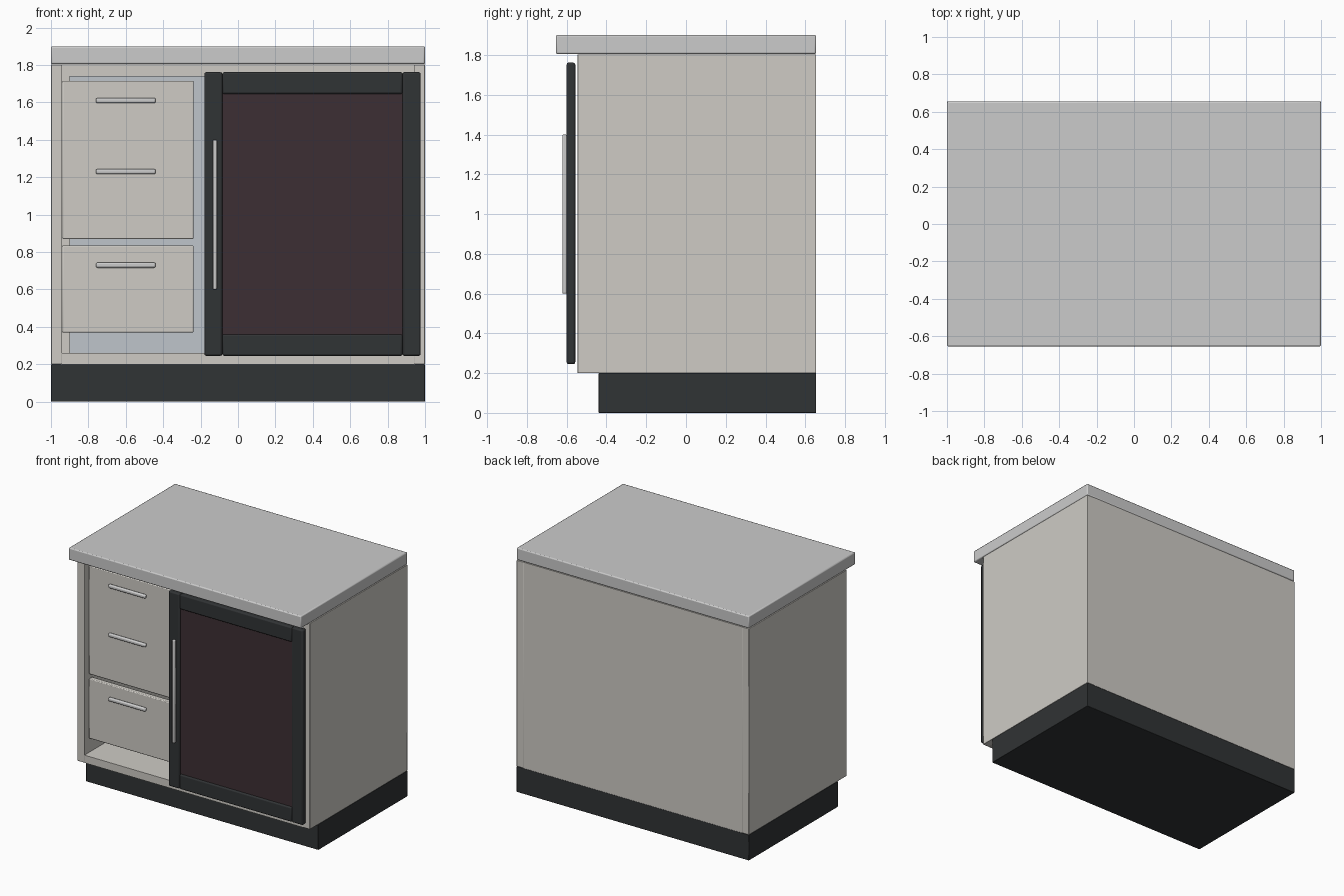
import bpy
from mathutils import Vector

if "Cube" in bpy.data.objects:
    bpy.data.objects.remove(bpy.data.objects["Cube"])


def material(name, rgb):
    m = bpy.data.materials.new(name)
    m.diffuse_color = (*rgb, 1)
    m.use_nodes = True
    m.node_tree.nodes["Principled BSDF"].inputs["Base Color"].default_value = m.diffuse_color
    return m


CREAM = material("cream_paint", (0.62, 0.60, 0.56))
DARK = material("dark_frame", (0.030, 0.033, 0.035))
GLASS = material("tinted_glass", (0.046, 0.028, 0.033))
LINER = material("pale_liner", (0.52, 0.56, 0.60))


def box(name, x, y, z, mat=None, bevel=0.005):
    """Bevelled box from (min, max) ranges on each axis."""
    lo, hi = Vector((x[0], y[0], z[0])), Vector((x[1], y[1], z[1]))
    bpy.ops.mesh.primitive_cube_add(size=1, location=(lo + hi) / 2)
    ob = bpy.context.object
    ob.name = name
    ob.scale = hi - lo
    bpy.ops.object.transform_apply(location=False, rotation=False, scale=True)
    if mat:
        ob.data.materials.append(mat)
    if bevel:
        mod = ob.modifiers.new("soft_edges", 'BEVEL')
        mod.width = bevel
        mod.segments = 2
        bpy.ops.object.shade_smooth_by_angle()
    return ob


# Recessed base and overhanging worktop
box("plinth", (-1, 1), (-0.44, 0.655), (0, 0.2), DARK, 0.003)
box("countertop", (-1, 1), (-0.655, 0.655), (1.805, 1.9), None, 0.008)

# Open-fronted carcass
F, B = -0.545, 0.655
box("left_side_panel", (-1, -0.94), (F, B), (0.2, 1.803), CREAM, 0.003)
box("right_side_panel", (0.94, 1), (F, B), (0.2, 1.803), CREAM, 0.003)
box("bottom_panel", (-0.94, 0.94), (F, B), (0.2, 0.26), CREAM, 0)
box("back_panel", (-0.94, 0.94), (0.6, B), (0.26, 1.803), CREAM, 0)
box("back_liner", (-0.9, 0.9), (0.58, 0.6), (0.26, 1.74), LINER, 0)

# Drawer fronts, set back inside the carcass
for name, z in (("upper_drawer_front", (0.87, 1.715)),
                ("lower_drawer_front", (0.37, 0.835))):
    box(name, (-0.94, -0.237), (-0.492, -0.452), z, CREAM, 0.006)

# Drawer pulls
for i, z in enumerate((1.61, 1.23, 0.73)):
    box(f"drawer_handle_{i + 1}", (-0.76, -0.44), (-0.515, -0.49),
        (z - 0.014, z + 0.014), None, 0.009)

# Framed glass door
D = (-0.6, -0.557)
Z = (0.245, 1.762)
box("door_left_stile", (-0.18, -0.084), D, Z, DARK, 0.01)
box("door_right_stile", (0.88, 0.977), D, Z, DARK, 0.01)
box("door_top_rail", (-0.084, 0.88), D, (1.645, Z[1]), DARK, 0.01)
box("door_bottom_rail", (-0.084, 0.88), D, (Z[0], 0.36), DARK, 0.01)
box("door_glass", (-0.09, 0.886), (-0.588, -0.57), (0.35, 1.655), GLASS, 0)
box("door_handle", (-0.134, -0.113), (-0.622, -0.599), (0.6, 1.4), None, 0.006)
